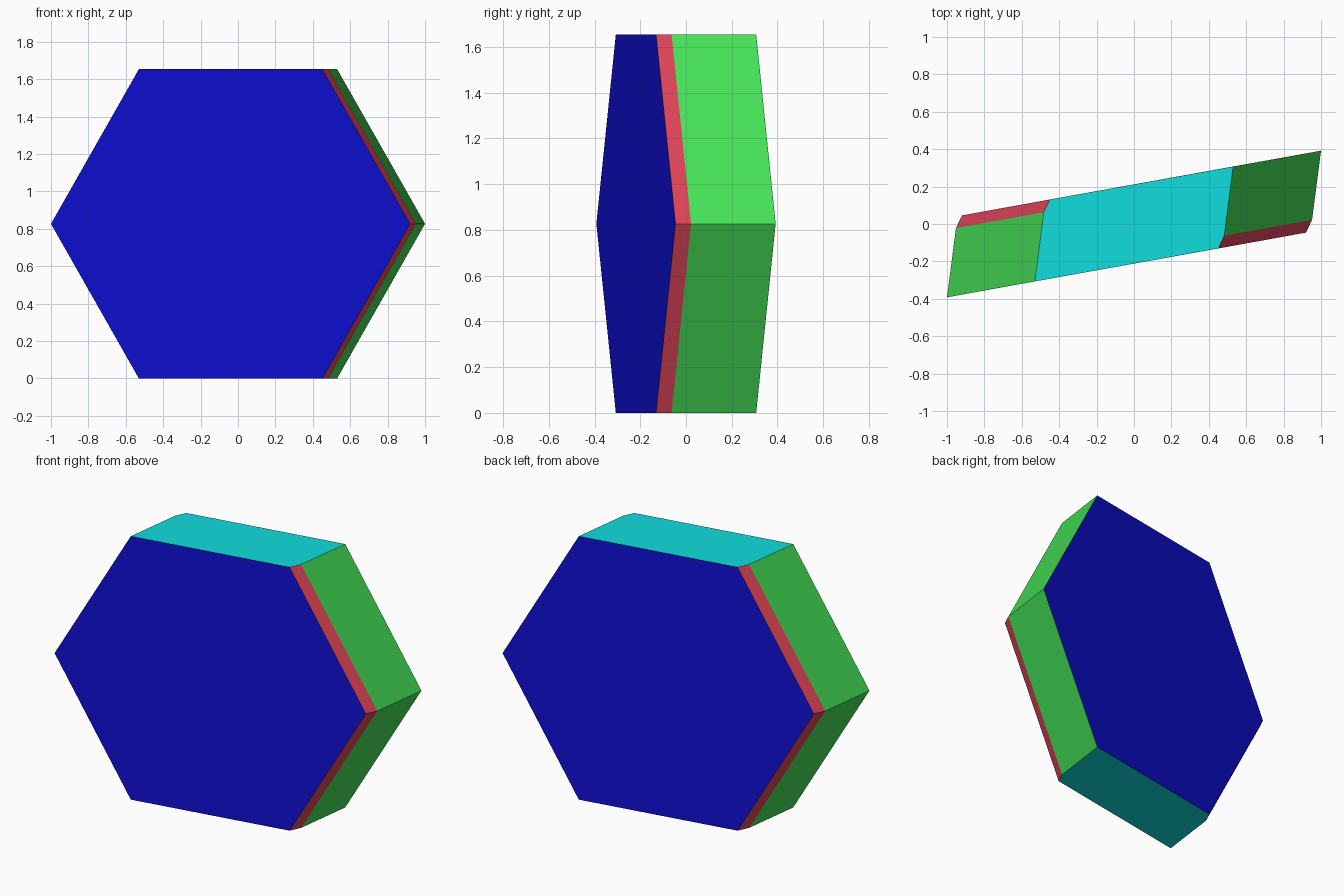
import bpy
import bmesh
from mathutils import Vector

cube = bpy.data.objects.get("Cube")
if cube:
    bpy.data.objects.remove(cube, do_unlink=True)


def material(name, rgb):
    """Flat material from 0-255 display colour, converted to linear."""
    lin = [c / 255 / 12.92 if c < 10.3 else ((c / 255 + 0.055) / 1.055) ** 2.4 for c in rgb]
    m = bpy.data.materials.new(name)
    m.use_nodes = True
    m.diffuse_color = (*lin, 1)
    m.node_tree.nodes["Principled BSDF"].inputs["Base Color"].default_value = (*lin, 1)
    return m


BLUE, GREEN, RED, CYAN = range(4)
materials = [
    material("deep_blue", (14, 14, 213)),
    material("green", (68, 223, 85)),
    material("red", (220, 68, 88)),
    material("cyan", (17, 221, 222)),
]

HALF = 0.827                          # half height
SLOPE = Vector((0.47, 0.085))         # plan shift from a side corner to a top corner
# Side corner on the left and right, from the front face through the bend to the back face
RIGHT_SIDE = [Vector(p) for p in ((-1.0, -0.392), (-0.952, -0.022), (-0.92, 0.046))]
LEFT_SIDE = [-p for p in reversed(RIGHT_SIDE)]

bm = bmesh.new()


def ring(a, b):
    """Hexagon: side corner, two top corners, side corner, two bottom corners."""
    plan = [(a, 0), (a + SLOPE, 1), (b - SLOPE, 1), (b, 0), (b - SLOPE, -1), (a + SLOPE, -1)]
    return [bm.verts.new((p.x, p.y, HALF * (1 + s))) for p, s in plan]


front, bend, back = [ring(a, b) for a, b in zip(RIGHT_SIDE, LEFT_SIDE)]


def face(verts, colour):
    bm.faces.new(verts).material_index = colour


# Large hexagonal front and back
face(front, BLUE)
face(back, BLUE)

# Top and bottom
for i, j in ((1, 2), (4, 5)):
    face([front[i], front[j], bend[j], back[j], back[i], bend[i]], CYAN)

# Slanted sides: a wide green panel and a narrow red bevel, swapped on the opposite side
for i, j, near, far in ((5, 0, GREEN, RED), (0, 1, GREEN, RED),
                        (2, 3, RED, GREEN), (3, 4, RED, GREEN)):
    face([front[i], front[j], bend[j], bend[i]], near)
    face([bend[i], bend[j], back[j], back[i]], far)

bmesh.ops.recalc_face_normals(bm, faces=bm.faces)
mesh = bpy.data.meshes.new("hexagonal_block")
bm.to_mesh(mesh)
bm.free()
for m in materials:
    mesh.materials.append(m)
block = bpy.data.objects.new("hexagonal_block", mesh)
bpy.context.collection.objects.link(block)
